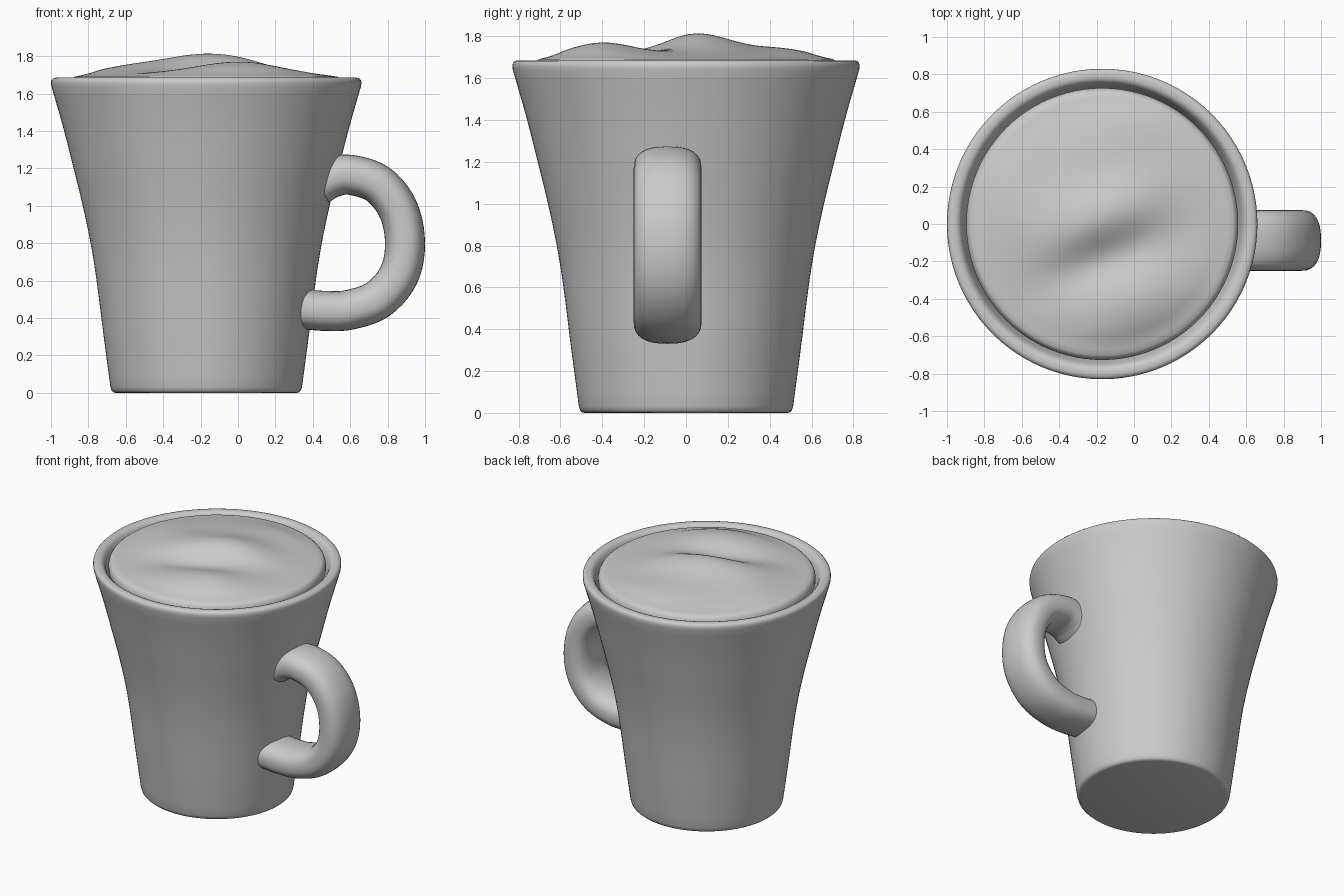
import bpy, math
from mathutils import Vector

if "Cube" in bpy.data.objects:
    bpy.data.objects.remove(bpy.data.objects["Cube"])

CX = -0.17   # cup axis
SEG = 96


def catmull(pts, n):
    """Smooth open curve through the given points."""
    p = [Vector(q) for q in pts]
    p = [2 * p[0] - p[1]] + p + [2 * p[-1] - p[-2]]
    out = []
    for i in range(1, len(p) - 2):
        a, b, c, d = p[i - 1:i + 3]
        for k in range(n):
            t = k / n
            out.append(0.5 * (2 * b + (c - a) * t + (2 * a - 5 * b + 4 * c - d) * t * t
                              + (3 * b - a - 3 * c + d) * t ** 3))
    return out + [p[-2]]


def skin(name, rings, angle):
    """Bridge equal rings into a closed, capped, smooth mesh."""
    n = len(rings[0])
    verts = [v for r in rings for v in r]
    faces = [(i * n + j, i * n + (j + 1) % n, (i + 1) * n + (j + 1) % n, (i + 1) * n + j)
             for i in range(len(rings) - 1) for j in range(n)]
    last = (len(rings) - 1) * n
    faces += [tuple(reversed(range(n))), tuple(range(last, last + n))]
    me = bpy.data.meshes.new(name)
    me.from_pydata(verts, [], faces)
    ob = bpy.data.objects.new(name, me)
    bpy.context.collection.objects.link(ob)
    bpy.ops.object.select_all(action='DESELECT')
    ob.select_set(True)
    bpy.context.view_layer.objects.active = ob
    bpy.ops.object.mode_set(mode='EDIT')
    bpy.ops.mesh.select_all(action='SELECT')
    bpy.ops.mesh.normals_make_consistent(inside=False)
    bpy.ops.object.mode_set(mode='OBJECT')
    bpy.ops.object.shade_smooth_by_angle(angle=math.radians(angle))
    return ob


def ring(r, z, height=None):
    out = []
    for j in range(SEG):
        a = 2 * math.pi * j / SEG
        x, y = r * math.cos(a), r * math.sin(a)
        out.append((CX + x, y, z + (height(x, y) if height else 0)))
    return out


# cup: flared wall, rounded lip, inner wall and floor
wall = catmull([(0.512, 0.03), (0.548, 0.3), (0.586, 0.6), (0.618, 0.8), (0.66, 1.0),
                (0.709, 1.2), (0.765, 1.42), (0.828, 1.64)], 4)
profile = [(0.484, 0), (0.496, 0.003), (0.506, 0.012)] + [tuple(p) for p in wall]
profile += [(0.83, 0.0 + 1.66), (0.827, 1.673), (0.818, 1.682), (0.805, 1.685), (0.785, 1.685),
            (0.77, 1.68), (0.758, 1.668), (0.745, 1.64), (0.725, 1.56), (0.56, 0.9),
            (0.43, 0.12), (0.40, 0.1)]
skin("cup", [ring(r, z) for r, z in profile], 40)

# foam: low dome with soft lumps and a diagonal trough
LUMPS = [(-0.03, 0.02, 0.2, 0.15, 0.07), (0.18, -0.42, 0.22, 0.13, 0.05),
         (0.0, -0.18, 0.22, 0.09, -0.05), (0.05, 0.48, 0.25, 0.13, 0.024),
         (-0.45, 0.08, 0.14, 0.25, 0.026), (0.2, 0.12, 0.14, 0.14, 0.025)]


def foam_height(x, y):
    t = max(0, 1 - (x * x + y * y) / 0.71 ** 2)
    c, s = math.cos(0.4), math.sin(0.4)
    h = 0.05 * t
    for px, py, sx, sy, amp in LUMPS:
        u, v = (x - px) * c + (y - py) * s, (y - py) * c - (x - px) * s
        h += amp * math.exp(-0.5 * ((u / sx) ** 2 + (v / sy) ** 2)) * min(1, 3 * t)
    return h


rings = [ring(0.71, 1.58), ring(0.727, 1.62), ring(0.727, 1.65), ring(0.722, 1.67), ring(0.712, 1.684)]
rings += [ring(0.7 * (1 - i / 24) + 0.002, 1.69, foam_height) for i in range(25)]
skin("foam", rings, 60)

# handle: rounded wide section swept along a D-shaped path
path = catmull([(0.43, 1.11), (0.5, 1.15), (0.6, 1.166), (0.75, 1.115), (0.857, 0.98), (0.893, 0.8),
                (0.86, 0.63), (0.75, 0.5), (0.6, 0.445), (0.48, 0.438), (0.37, 0.446), (0.29, 0.46)], 5)
sections = []
for i, p in enumerate(path):
    t = (path[min(i + 1, len(path) - 1)] - path[max(i - 1, 0)]).normalized()
    nx, nz = -t.y, t.x
    sec = []
    for j in range(32):
        a = 2 * math.pi * j / 32
        ca, sa = math.cos(a), math.sin(a)
        u = 0.1625 * math.copysign(abs(ca) ** 0.8, ca)
        v = 0.107 * math.copysign(abs(sa) ** 0.8, sa)
        sec.append((p.x + nx * v, -0.088 + u, p.y + nz * v))
    sections.append(sec)
skin("handle", sections, 50)
